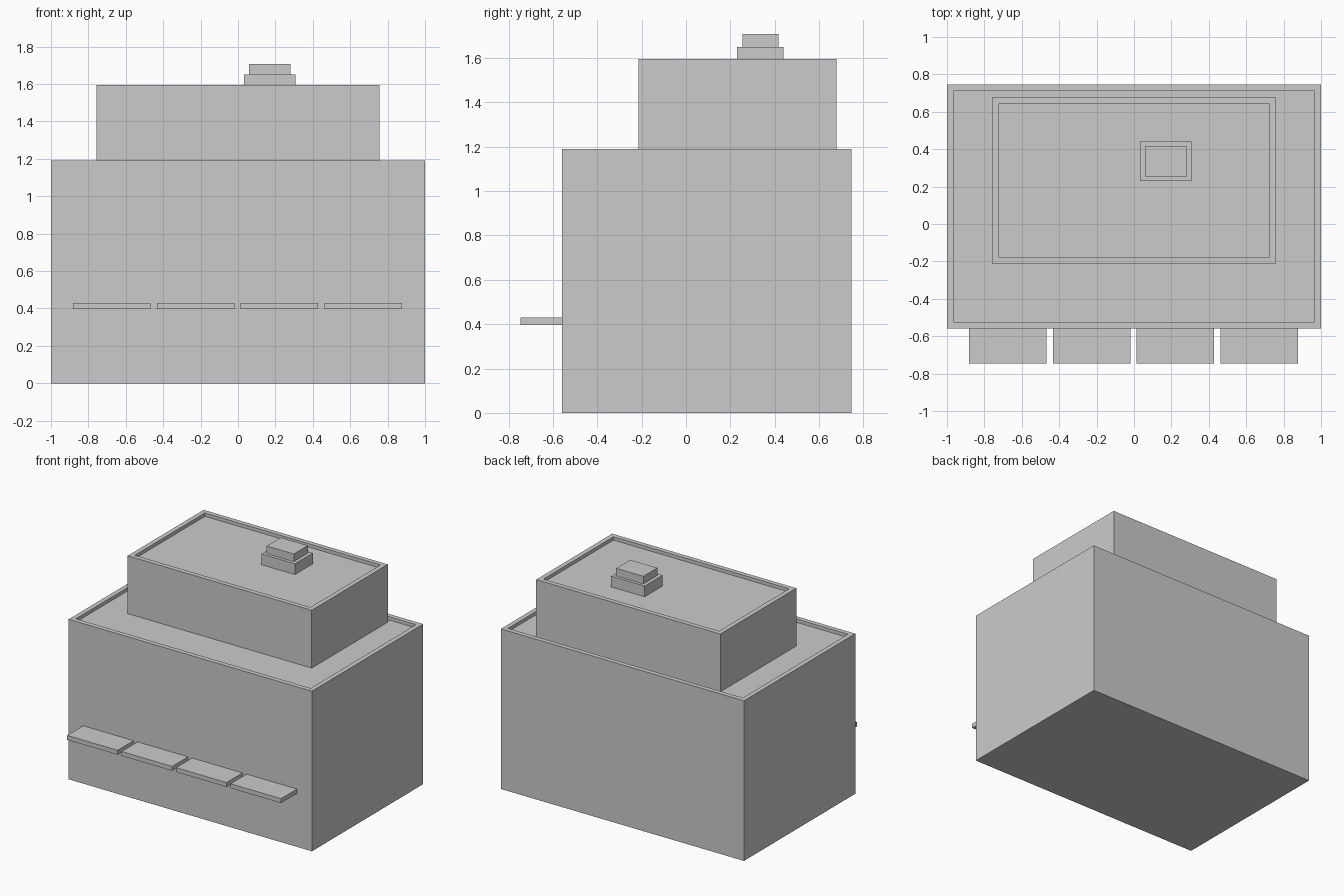
import bpy
import bmesh
from mathutils import Matrix, Vector

if "Cube" in bpy.data.objects:
    bpy.data.objects.remove(bpy.data.objects["Cube"])


def box(name, x, y, z):
    """Axis-aligned box from (min, max) ranges."""
    lo, hi = Vector((x[0], y[0], z[0])), Vector((x[1], y[1], z[1]))
    bm = bmesh.new()
    bmesh.ops.create_cube(bm, size=1, matrix=Matrix.Diagonal((*(hi - lo), 1)))
    mesh = bpy.data.meshes.new(name)
    bm.to_mesh(mesh)
    bm.free()
    obj = bpy.data.objects.new(name, mesh)
    obj.location = (lo + hi) / 2
    bpy.context.collection.objects.link(obj)
    return obj


def storey(name, x, y, bottom, ledge, deck, top, t=0.035):
    """Walls, slightly sunken roof deck and four parapet bars."""
    (x0, x1), (y0, y1) = x, y
    inner_x, inner_y = (x0 + t, x1 - t), (y0 + t, y1 - t)
    box(name + "_walls", x, y, (bottom, ledge))
    box(name + "_roof_deck", inner_x, inner_y, (ledge, deck))
    rim = (ledge, top)
    box(name + "_parapet_left", (x0, x0 + t), y, rim)
    box(name + "_parapet_right", (x1 - t, x1), y, rim)
    box(name + "_parapet_front", inner_x, (y0, y0 + t), rim)
    box(name + "_parapet_back", inner_x, (y1 - t, y1), rim)


# Two stacked storeys
storey("lower_storey", (-1, 1), (-0.56, 0.747), 0, 1.14, 1.165, 1.19)
storey("upper_storey", (-0.757, 0.757), (-0.215, 0.678), 1.165, 1.543, 1.57, 1.595)

# Rooftop vent: base and smaller cap
box("vent_base", (0.032, 0.307), (0.23, 0.44), (1.57, 1.65))
box("vent_cap", (0.058, 0.281), (0.254, 0.418), (1.65, 1.707))

# Row of awnings along the front
for i in range(4):
    left = -0.882 + i * 0.448
    box(f"awning_{i + 1}", (left, left + 0.415), (-0.747, -0.56), (0.397, 0.43))
